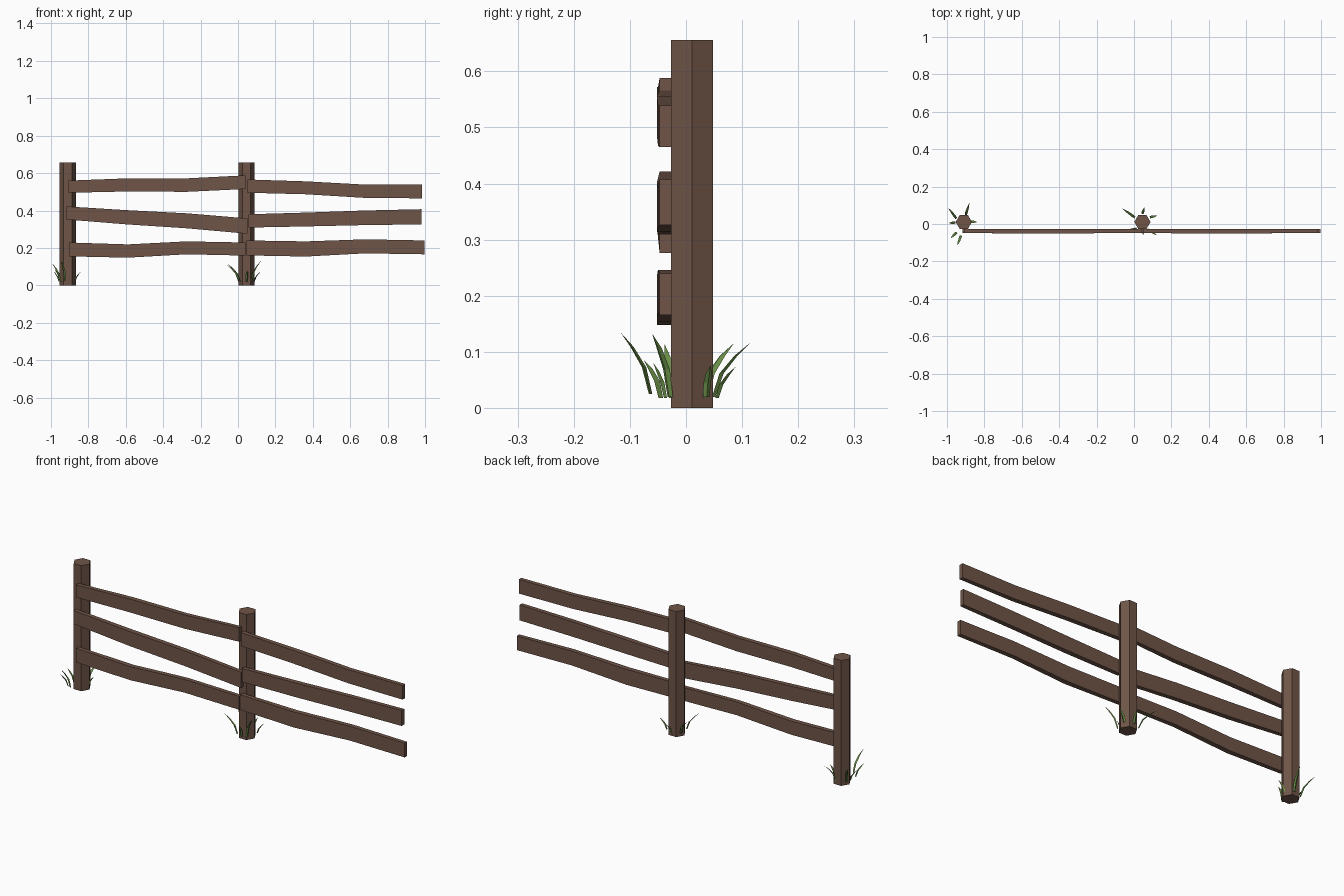
import bpy, bmesh
from mathutils import Vector

if "Cube" in bpy.data.objects:
    bpy.data.objects.remove(bpy.data.objects["Cube"])


def material(name, color):
    m = bpy.data.materials.new(name)
    m.diffuse_color = (*color, 1)
    m.use_nodes = True
    m.node_tree.nodes["Principled BSDF"].inputs["Base Color"].default_value = m.diffuse_color
    return m


wood = material("wood", (0.16, 0.09, 0.065))
grass = material("grass", (0.16, 0.30, 0.07))


def loft(name, rings, mat):
    """Skin a closed solid through rings with equal point counts."""
    bm = bmesh.new()
    loops = [[bm.verts.new(p) for p in r] for r in rings]
    n = len(loops[0])
    for a, b in zip(loops, loops[1:]):
        for i in range(n):
            j = (i + 1) % n
            bm.faces.new((a[i], a[j], b[j], b[i]))
    bm.faces.new(loops[0][::-1])
    bm.faces.new(loops[-1])
    bmesh.ops.recalc_face_normals(bm, faces=bm.faces)
    me = bpy.data.meshes.new(name)
    bm.to_mesh(me)
    bm.free()
    ob = bpy.data.objects.new(name, me)
    bpy.context.collection.objects.link(ob)
    me.materials.append(mat)
    return ob


# Hexagonal posts
for name, x in (("left_post", -0.91), ("middle_post", 0.045)):
    bpy.ops.mesh.primitive_cylinder_add(vertices=6, radius=0.0433, depth=0.656,
                                        location=(x, 0.011, 0.328),
                                        rotation=(0, 0, 1.5707963))
    post = bpy.context.object
    post.name = name
    post.data.materials.append(wood)


# Wavy rails: x start, x end, four tops, four bottoms
def rail(name, x0, x1, tops, bottoms):
    fronts = (-0.047, -0.052, -0.050, -0.047)
    rings = []
    for i, (t, b, f) in enumerate(zip(tops, bottoms, fronts)):
        x = x0 + (x1 - x0) * i / 3
        rings.append([(x, f, b), (x, -0.026, b), (x, -0.026, t), (x, f, t)])
    loft(name, rings, wood)


rail("top_rail_left", -0.905, 0.04, (.560, .572, .572, .588), (.495, .502, .500, .515))
rail("top_rail_right", 0.05, 0.985, (.566, .556, .539, .539), (.495, .487, .468, .465))
rail("middle_rail_left", -0.918, 0.05, (.422, .402, .385, .358), (.352, .326, .305, .276))
rail("middle_rail_right", 0.055, 0.98, (.380, .389, .400, .407), (.309, .315, .322, .326))
rail("bottom_rail_left", -0.903, 0.04, (.229, .219, .235, .229), (.155, .148, .166, .159))
rail("bottom_rail_right", 0.045, 0.997, (.240, .235, .246, .240), (.160, .154, .171, .166))


# Curved grass blades with a triangular section, tapering to the tip
def blade(name, base, tip, width=0.014):
    base, tip = Vector(base), Vector(tip)
    out = (tip - base) * Vector((1, 1, 0)).length
    out = Vector((tip.x - base.x, tip.y - base.y, 0))
    d = out.normalized()
    side = Vector((-d.y, d.x, 0))
    rings = []
    for t, w in ((0, 0.8), (0.4, 1), (0.75, 0.75), (1, 0.03)):
        p = base + out * t ** 1.7
        p.z = base.z + (tip.z - base.z) * t ** 0.9
        h = width * w / 2
        rings.append([p + side * h, p - side * h, p + d * h * 0.8])
    loft(name, rings, grass)


blades = [
    # left post
    ((-.950, .030, .02), (-.992, .085, .115)),
    ((-.900, .048, .02), (-.880, .113, .115)),
    ((-.873, .014, .02), (-.840, .010, .075)),
    ((-.925, -.062, .025), (-.945, -.116, .134)),
    ((-.948, -.045, .018), (-.980, -.075, .085)),
    ((-.955, .008, .02), (-.990, .005, .080)),
    # middle post
    ((.005, .035, .02), (-.065, .085, .115)),
    ((.045, .054, .018), (.055, .088, .073)),
    ((.085, .036, .02), (.122, .044, .075)),
    ((.070, -.028, .02), (.124, -.060, .132)),
    ((.015, -.025, .018), (-.053, -.038, .113)),
    ((.045, -.035, .018), (.050, -.058, .080)),
]
for i, (b, t) in enumerate(blades):
    blade(f"grass_blade_{i + 1}", b, t)
